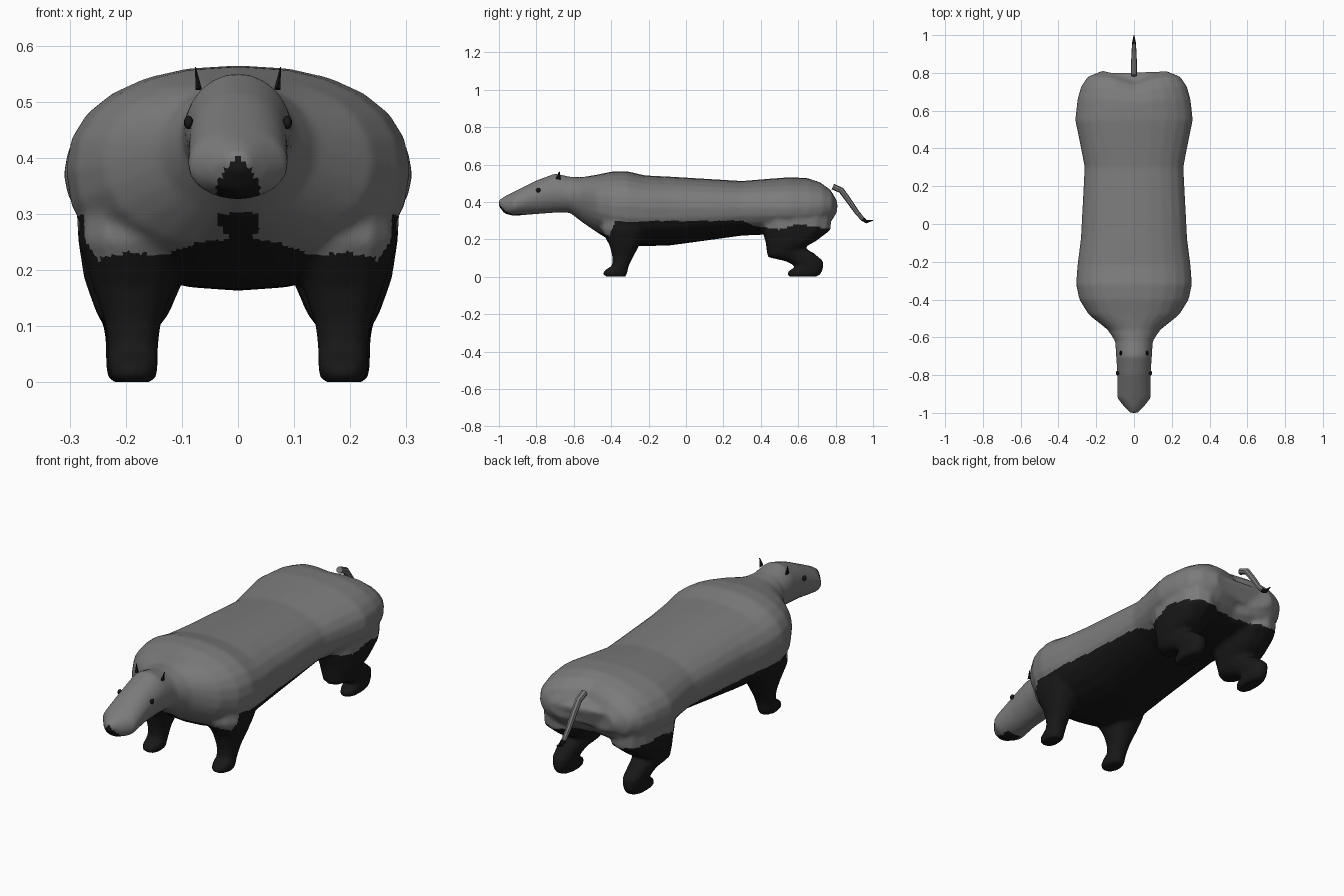
import bpy, bmesh, math
from mathutils import Vector

if "Cube" in bpy.data.objects:
    bpy.data.objects.remove(bpy.data.objects["Cube"])


def material(name, value):
    m = bpy.data.materials.new(name)
    m.diffuse_color = (value, value, value, 1)
    m.use_nodes = True
    m.node_tree.nodes["Principled BSDF"].inputs["Base Color"].default_value = m.diffuse_color
    return m


GREY = material("grey fur", 0.2)
BLACK = material("black fur", 0.009)


def loft(name, rings, mats):
    """Closed skin through a list of equal-length point rings."""
    bm = bmesh.new()
    loops = [[bm.verts.new(p) for p in ring] for ring in rings]
    n = len(loops[0])
    for a, b in zip(loops, loops[1:]):
        for i in range(n):
            j = (i + 1) % n
            bm.faces.new((a[i], a[j], b[j], b[i]))
    bm.faces.new(loops[0])
    bm.faces.new(loops[-1])
    bmesh.ops.recalc_face_normals(bm, faces=bm.faces)
    me = bpy.data.meshes.new(name)
    bm.to_mesh(me)
    bm.free()
    for m in mats:
        me.materials.append(m)
    ob = bpy.data.objects.new(name, me)
    bpy.context.collection.objects.link(ob)
    return ob


def activate(ob):
    bpy.ops.object.select_all(action='DESELECT')
    ob.select_set(True)
    bpy.context.view_layer.objects.active = ob


def interp(table, t):
    if t <= table[0][0]:
        return table[0][1]
    for (a, u), (b, v) in zip(table, table[1:]):
        if t <= b:
            return u + (v - u) * (t - a) / (b - a)
    return table[-1][1]


# Head, torso and rump: y, half width, top, widest height, bottom
STATIONS = [
    (-1.0, .02, .41, .395, .375), (-.97, .05, .43, .38, .337),
    (-.92, .09, .455, .385, .325), (-.8, .088, .515, .43, .335),
    (-.7, .095, .552, .45, .342), (-.62, .1, .535, .44, .342),
    (-.56, .14, .532, .42, .295), (-.48, .24, .545, .39, .24),
    (-.4, .29, .562, .38, .19), (-.32, .307, .565, .38, .165),
    (-.22, .3, .542, .37, .163), (-.08, .282, .535, .37, .168),
    (.3, .262, .512, .37, .22), (.42, .285, .522, .37, .225),
    (.55, .312, .532, .37, .225), (.66, .3, .528, .37, .235),
    (.73, .28, .51, .375, .25), (.78, .245, .475, .38, .28),
    (.81, .17, .43, .375, .32)]


def body_ring(y, w, top, mid, low, n=24):
    ring = []
    for i in range(n):
        a = math.tau * i / n
        c, s = math.cos(a), math.sin(a)
        e = 0.9 if -.5 < y else 1.0
        x = w * math.copysign(abs(c) ** e, c)
        z = mid + (top - mid if s > 0 else mid - low) * math.copysign(abs(s) ** e, s)
        # Cleft between the two rump lobes
        dip = .05 * max(0, 1 - abs(x) / .15) * max(0, (y - .6) / .2)
        ring.append((x, y - dip, z))
    return ring


body = loft("body", [body_ring(*s) for s in STATIONS], [GREY, BLACK])

# Legs: front (y, z), back (y, z), centre x, half width
FRONT_LEG = [
    (-.45, .34, -.2, .34, .18, .1), (-.455, .25, -.2, .25, .185, .1),
    (-.41, .17, -.25, .165, .187, .072), (-.395, .11, -.285, .1, .187, .05),
    (-.395, .06, -.305, .06, .187, .045), (-.44, .032, -.31, .035, .187, .045),
    (-.445, .012, -.315, .012, .187, .043), (-.43, 0, -.32, 0, .187, .036)]
HIND_LEG = [
    (.4, .34, .78, .34, .18, .11), (.405, .25, .775, .25, .18, .105),
    (.425, .18, .695, .19, .185, .09), (.435, .105, .63, .155, .187, .068),
    (.53, .083, .68, .13, .19, .052), (.59, .055, .735, .085, .19, .046),
    (.545, .03, .735, .04, .19, .046), (.54, .01, .72, .012, .19, .043),
    (.55, 0, .7, 0, .19, .036)]


def leg_ring(y0, z0, y1, z1, x, w, side, n=12):
    mid = Vector((side * x, (y0 + y1) / 2, (z0 + z1) / 2))
    half = Vector((0, (y1 - y0) / 2, (z1 - z0) / 2))
    ring = []
    for i in range(n):
        a = math.tau * i / n
        c, s = (math.copysign(abs(v) ** .85, v) for v in (math.cos(a), math.sin(a)))
        ring.append(mid + half * c + Vector((side * w * s, 0, 0)))
    return ring


parts = [body]
for side in (-1, 1):
    for name, table in (("front_leg", FRONT_LEG), ("hind_leg", HIND_LEG)):
        parts.append(loft(name, [leg_ring(*r, side) for r in table], [GREY, BLACK]))

# Fuse the legs into the body and soften the joins
activate(body)
for p in parts:
    p.select_set(True)
bpy.ops.object.join()
fuse = body.modifiers.new("fuse", 'REMESH')
fuse.mode = 'VOXEL'
fuse.voxel_size = 0.0105
soft = body.modifiers.new("soften", 'SMOOTH')
soft.factor = 0.5
soft.iterations = 4
for m in ("fuse", "soften"):
    bpy.ops.object.modifier_apply(modifier=m)

# Black belly, legs and chin on grey fur
BORDER = [(-.64, .32), (-.56, .3), (-.5, .255), (-.41, .218), (-.38, .295),
          (.3, .3), (.37, .27), (.5, .252), (.6, .28), (.75, .258), (.82, .24)]
for f in body.data.polygons:
    x, y, z = f.center
    chin = y < -.88 and abs(x) < .04 and z < .405 - abs(x) * 1.2
    f.material_index = int(chin or (y > -.64 and z < interp(BORDER, y)))
body.data.shade_smooth()

# Tail: y, z, radius
TAIL = [(.785, .482, .016), (.83, .462, .016), (.865, .415, .015), (.91, .35, .013),
        (.945, .308, .011), (.965, .294, .009), (1.0, .302, .002)]
rings = []
for i, (y, z, r) in enumerate(TAIL):
    p, q = TAIL[max(i - 1, 0)], TAIL[min(i + 1, len(TAIL) - 1)]
    d = Vector((0, q[0] - p[0], q[1] - p[1])).normalized()
    up = Vector((1, 0, 0)).cross(d)
    rings.append([Vector((0, y, z)) + r * (math.cos(a) * Vector((1, 0, 0)) + math.sin(a) * up)
                  for a in (math.tau * k / 8 for k in range(8))])
tail = loft("tail", rings, [GREY, BLACK])
for f in tail.data.polygons:
    f.material_index = int(f.center.y > .95)
activate(tail)
bpy.ops.object.shade_smooth_by_angle()

for side in (-1, 1):
    # Eyes
    bpy.ops.mesh.primitive_uv_sphere_add(segments=12, ring_count=8, radius=.012,
                                         location=(side * .088, -.79, .463))
    eye = bpy.context.object
    eye.name = "eye"
    eye.scale = (.7, 1, 1)
    eye.data.materials.append(BLACK)
    eye.data.shade_smooth()
    # Small pointed ears
    bpy.ops.mesh.primitive_cone_add(vertices=6, radius1=.014, radius2=.002, depth=.04,
                                    location=(side * .073, -.68, .542),
                                    rotation=(-.15, side * .15, 0))
    ear = bpy.context.object
    ear.name = "ear"
    ear.scale = (.45, 1, 1)
    ear.data.materials.append(BLACK)
